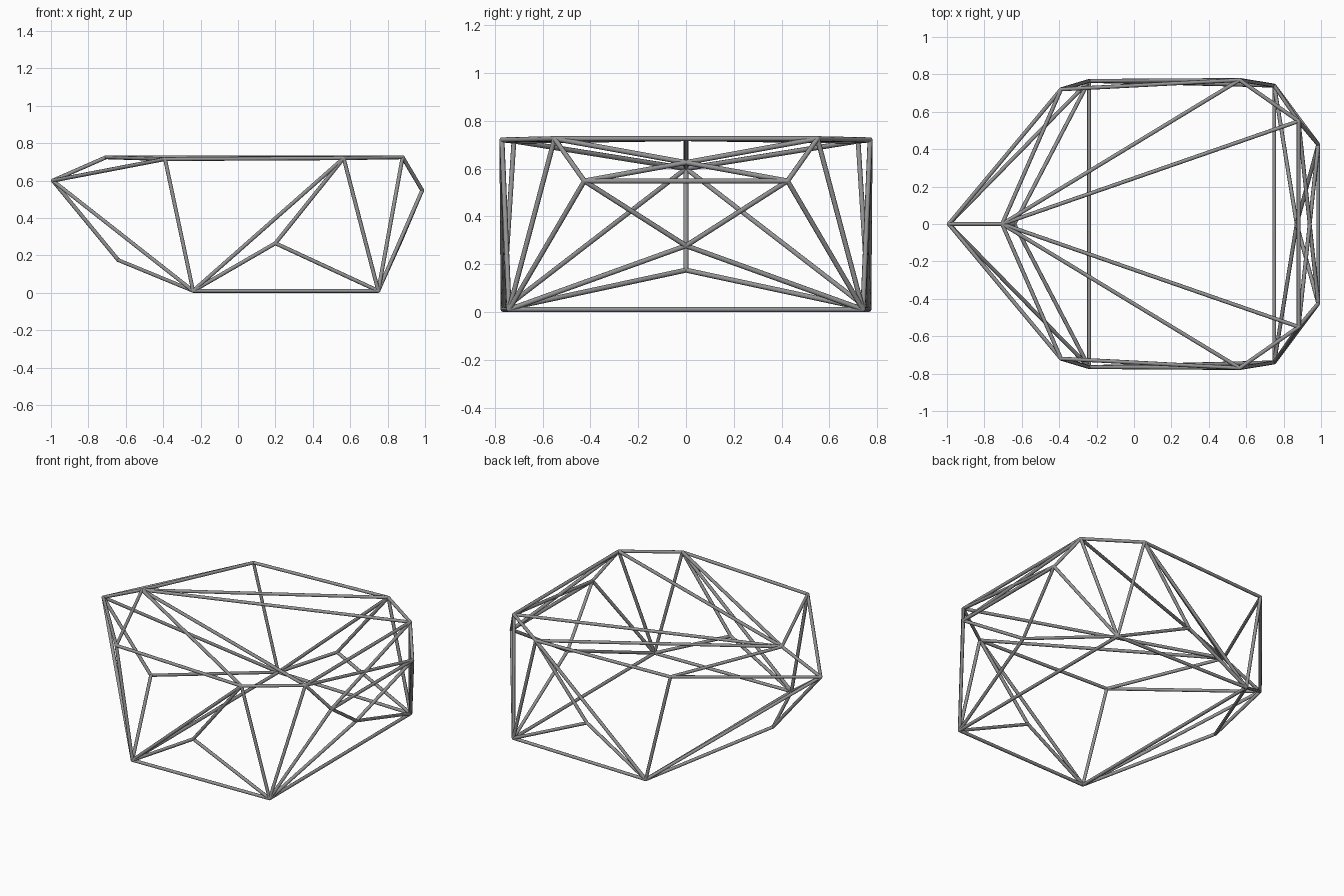
import bpy, bmesh
from mathutils import Vector

if "Cube" in bpy.data.objects:
    bpy.data.objects.remove(bpy.data.objects["Cube"])

RADIUS = 0.0105
SIDES = 8

steel = bpy.data.materials.new("grey_steel")
steel.use_nodes = True
GREY = (0.3, 0.3, 0.3, 1)
steel.diffuse_color = GREY
steel.node_tree.nodes["Principled BSDF"].inputs["Base Color"].default_value = GREY

# Joints: those off the centre line are given for the +y side
JOINTS = {
    "nose": (-0.99, 0, 0.60),
    "crown": (-0.705, 0, 0.725),
    "chin": (-0.64, 0, 0.175),
    "tail": (0.87, 0, 0.277),
    "shoulder": (-0.39, 0.72, 0.715),
    "foot": (-0.24, 0.765, 0.0105),
    "flank": (0.20, 0.755, 0.265),
    "hip": (0.565, 0.77, 0.72),
    "rear_top": (0.88, 0.55, 0.725),
    "rear_mid": (0.985, 0.425, 0.548),
    "heel": (0.75, 0.74, 0.0105),
}


def joint(name):
    """Position of a joint; a leading minus picks its mirror twin."""
    p = Vector(JOINTS[name.lstrip("-")])
    if name.startswith("-"):
        p.y = -p.y
    return p


def strut(bm, a, b):
    """Slim round bar between two points."""
    axis = b - a
    matrix = axis.to_track_quat("Z", "Y").to_matrix().to_4x4()
    matrix.translation = (a + b) / 2
    bmesh.ops.create_cone(bm, cap_ends=True, segments=SIDES, radius1=RADIUS,
                          radius2=RADIUS, depth=axis.length, matrix=matrix)


def frame(name, pairs, mirrored=False):
    """One object made of struts, with an optional twin across y."""
    bm = bmesh.new()
    for pair in pairs.split():
        a, b = pair.split(">")
        strut(bm, joint(a), joint(b))
    mesh = bpy.data.meshes.new(name)
    bm.to_mesh(mesh)
    bm.free()
    mesh.materials.append(steel)
    obj = bpy.data.objects.new(name, mesh)
    bpy.context.collection.objects.link(obj)
    if mirrored:
        mod = obj.modifiers.new("mirror", "MIRROR")
        mod.use_axis = (False, True, False)
        mod.use_mirror_merge = False
    bpy.ops.object.select_all(action="DESELECT")
    bpy.context.view_layer.objects.active = obj
    obj.select_set(True)
    bpy.ops.object.shade_smooth_by_angle(angle=0.9)
    return obj


# Centre line and cross bars
frame("nose_ridge", "nose>crown nose>chin")
frame("cross_bars", "foot>-foot heel>-heel rear_top>-rear_top rear_mid>-rear_mid")

# Mirrored panels
frame("nose_struts", "nose>shoulder nose>foot chin>foot", True)
frame("roof_struts", "crown>shoulder crown>hip crown>rear_top "
      "shoulder>hip hip>rear_top", True)
frame("side_struts", "shoulder>foot foot>heel foot>hip foot>flank "
      "flank>heel flank>hip hip>heel", True)
frame("rear_struts", "heel>rear_top heel>rear_mid heel>tail tail>rear_mid "
      "rear_top>rear_mid rear_top>-rear_mid", True)

# Rounded caps where the struts meet
bm = bmesh.new()
for name, (x, y, z) in JOINTS.items():
    for twin in ([name, "-" + name] if y else [name]):
        ball = bmesh.ops.create_icosphere(bm, subdivisions=2, radius=RADIUS)
        bmesh.ops.translate(bm, verts=ball["verts"], vec=joint(twin))
for face in bm.faces:
    face.smooth = True
mesh = bpy.data.meshes.new("joint_caps")
bm.to_mesh(mesh)
bm.free()
mesh.materials.append(steel)
bpy.context.collection.objects.link(bpy.data.objects.new("joint_caps", mesh))
